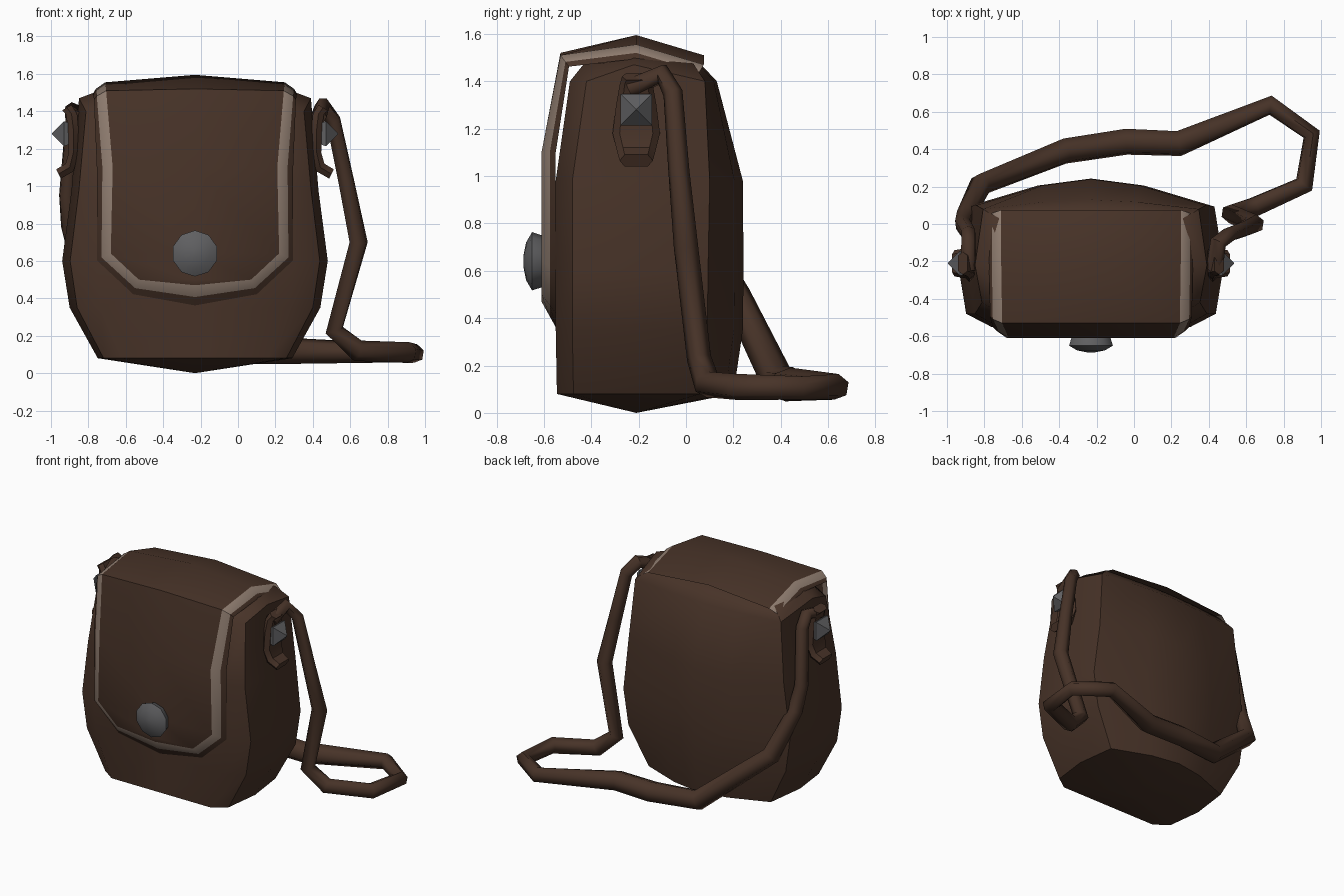
import bpy, bmesh, math
from mathutils import Vector

if "Cube" in bpy.data.objects:
    bpy.data.objects.remove(bpy.data.objects["Cube"])

CX = -0.23  # centre of the bag body


def material(name, rgb):
    m = bpy.data.materials.new(name)
    m.diffuse_color = (*rgb, 1)
    m.use_nodes = True
    m.node_tree.nodes["Principled BSDF"].inputs["Base Color"].default_value = m.diffuse_color
    return m


LEATHER = material("brown leather", (0.064, 0.033, 0.021))
TRIM = material("tan trim", (0.29, 0.215, 0.17))
METAL = material("grey metal", (0.115, 0.115, 0.12))


def make(name, verts, faces, mats, smooth=None, tan=()):
    me = bpy.data.meshes.new(name)
    me.from_pydata(verts, [], faces)
    for m in mats:
        me.materials.append(m)
    for i in tan:
        me.polygons[i].material_index = 1
    bm = bmesh.new()
    bm.from_mesh(me)
    bmesh.ops.remove_doubles(bm, verts=bm.verts, dist=0.0005)
    bmesh.ops.recalc_face_normals(bm, faces=bm.faces)
    bm.to_mesh(me)
    bm.free()
    ob = bpy.data.objects.new(name, me)
    bpy.context.collection.objects.link(ob)
    if smooth:
        shade(ob, smooth)
    return ob


def shade(ob, angle):
    bpy.ops.object.select_all(action='DESELECT')
    ob.select_set(True)
    bpy.context.view_layer.objects.active = ob
    bpy.ops.object.shade_smooth_by_angle(angle=math.radians(angle))


def loft(rings):
    """Closed rings joined in order, capped at both ends."""
    n = len(rings[0])
    verts = [p for r in rings for p in r]
    faces = [(k * n + i, k * n + (i + 1) % n, (k + 1) * n + (i + 1) % n, (k + 1) * n + i)
             for k in range(len(rings) - 1) for i in range(n)]
    faces += [tuple(range(n))[::-1], tuple(range(len(verts) - n, len(verts)))]
    return verts, faces


# Bag body: z, half width, front y, back y, back bulge, rise at the sides
def body_ring(z, hw, yf, yb, bulge, rise=0):
    half = [(0, yf, 0), (0.75, yf, 0), (0.94, yf + 0.07, 0), (1, -0.22, rise),
            (0.93, yb - bulge, 0), (0.4, yb - bulge * 0.25, 0), (0, yb, 0)]
    right = [(CX + x * hw, y, z + r) for x, y, r in half]
    left = [(CX - x * hw, y, z + r) for x, y, r in half[-2:0:-1]]
    return right + left


rings = [[(CX, -0.21, 0.0)] * 12,
         body_ring(0.08, 0.52, -0.545, 0.20, 0.14),
         body_ring(0.35, 0.67, -0.55, 0.24, 0.15),
         body_ring(0.60, 0.71, -0.55, 0.243, 0.15),
         body_ring(0.98, 0.66, -0.55, 0.24, 0.14),
         body_ring(1.40, 0.62, -0.49, 0.13, 0.05, 0.07),
         body_ring(1.475, 0.54, -0.43, 0.06, 0.03, 0.025),
         [(CX, -0.21, 1.54)] * 12]
v, f = loft(rings)
make("bag_body", v, f[:-2], [LEATHER], 40)

# Flap: centre y, z, outward direction, three half widths, crown drop
rows = [(0.075, 1.51, 0.5, 0.85, 0.48, 0.53, 0.545, 0.04),
        (-0.21, 1.595, 0, 1, 0.48, 0.53, 0.545, 0.04),
        (-0.53, 1.52, -0.6, 0.8, 0.475, 0.525, 0.54, 0.01),
        (-0.61, 1.10, -1, 0, 0.44, 0.495, 0.525, 0),
        (-0.61, 0.64, -1, 0.6, 0.45, 0.50, 0.525, 0),
        (-0.61, 0.50, -1, 1.3, 0.30, 0.32, 0.33, 0),
        (-0.61, 0.47, -1, 1.8, 0, 0, 0, 0)]
v = []
for y, z, ny, nz, hi, hm, ho, drop in rows:
    for x, d in ((-ho, .06), (-hm, .035), (-hi, 0), (0, 0), (hi, 0), (hm, .035), (ho, .06)):
        # the crown drop applies away from the middle only
        v.append((CX + x, y - ny * d, z - nz * d - (drop if x else 0)))
f, tan = [], []
for r in range(len(rows) - 1):
    for c in range(6):
        if c in (1, 4):
            tan.append(len(f))
        f.append((r * 7 + c, r * 7 + c + 1, r * 7 + c + 8, r * 7 + c + 7))
make("flap", v, f, [LEATHER, TRIM], 35, tan)


# Round clasp on the flap
def disc(y, r):
    return [(CX + r * math.cos((i + .5) * math.tau / 10), y,
             0.64 + r * math.sin((i + .5) * math.tau / 10)) for i in range(10)]


v, f = loft([disc(-0.58, 0.09), disc(-0.61, 0.11), disc(-0.65, 0.123),
             disc(-0.675, 0.08), disc(-0.687, 0.02)])
make("clasp", v, f, [METAL], 50)

# Side tabs and pyramid studs, mirrored about the bag centre
for side, s in (("right", 1), ("left", -1)):
    tab = []
    for d, z, w, tx, tz in ((0.73, 1.065, 0.07, 0.012, 0.025), (0.67, 1.10, 0.08, 0.022, 0.02),
                            (0.65, 1.18, 0.10, 0.025, 0), (0.65, 1.30, 0.085, 0.028, 0),
                            (0.66, 1.385, 0.07, 0.03, 0), (0.685, 1.42, 0.06, 0.025, -0.015)):
        sec = ((-w, 0), (-w * .7, 1), (w * .7, 1), (w, 0), (w * .7, -1), (-w * .7, -1))
        tab.append([(CX + s * (d + k * tx), -0.21 + y, z + k * tz) for y, k in sec])
    v, f = loft(tab)
    make(side + "_strap_tab", v, f, [LEATHER], 40)

    stud = []
    for d, h in ((0.655, 0.05), (0.70, 0.067), (0.765, 0.002)):
        stud.append([(CX + s * d, -0.21 + a * h, 1.28 + b * h)
                     for a, b in ((-1, -1), (1, -1), (1, 1), (-1, 1))])
    v, f = loft(stud)
    make(side + "_stud", v, f, [METAL])

# Shoulder strap: one long tube, x, y, z, radius
path = [(0.43, -0.24, 1.37, .045), (0.45, -0.10, 1.43, .045), (0.51, -0.055, 1.35, .042),
        (0.58, -0.03, 1.02, .045), (0.645, 0.00, 0.70, .052), (0.515, 0.055, 0.23, .052),
        (0.64, 0.09, 0.12, .058), (0.91, 0.21, 0.11, .056), (0.95, 0.48, 0.105, .05),
        (0.73, 0.635, 0.11, .055), (0.24, 0.43, 0.12, .072), (-0.04, 0.44, 0.12, .074),
        (-0.37, 0.39, 0.13, .072), (-0.82, 0.21, 0.50, .062), (-0.90, 0.05, 0.78, .05),
        (-0.915, 0.0, 0.95, .045), (-0.885, -0.05, 1.33, .042), (-0.885, -0.10, 1.41, .042),
        (-0.885, -0.24, 1.37, .045)]
cu = bpy.data.curves.new("shoulder_strap", 'CURVE')
cu.dimensions = '3D'
cu.bevel_depth = 1.0
cu.bevel_resolution = 1
cu.use_fill_caps = True
sp = cu.splines.new('POLY')
sp.points.add(len(path) - 1)
for p, (x, y, z, r) in zip(sp.points, path):
    p.co = (x, y, z, 1)
    p.radius = r
cu.materials.append(LEATHER)
strap = bpy.data.objects.new("shoulder_strap", cu)
bpy.context.collection.objects.link(strap)
bpy.ops.object.select_all(action='DESELECT')
strap.select_set(True)
bpy.context.view_layer.objects.active = strap
bpy.ops.object.convert(target='MESH')
shade(bpy.context.view_layer.objects.active, 65)
